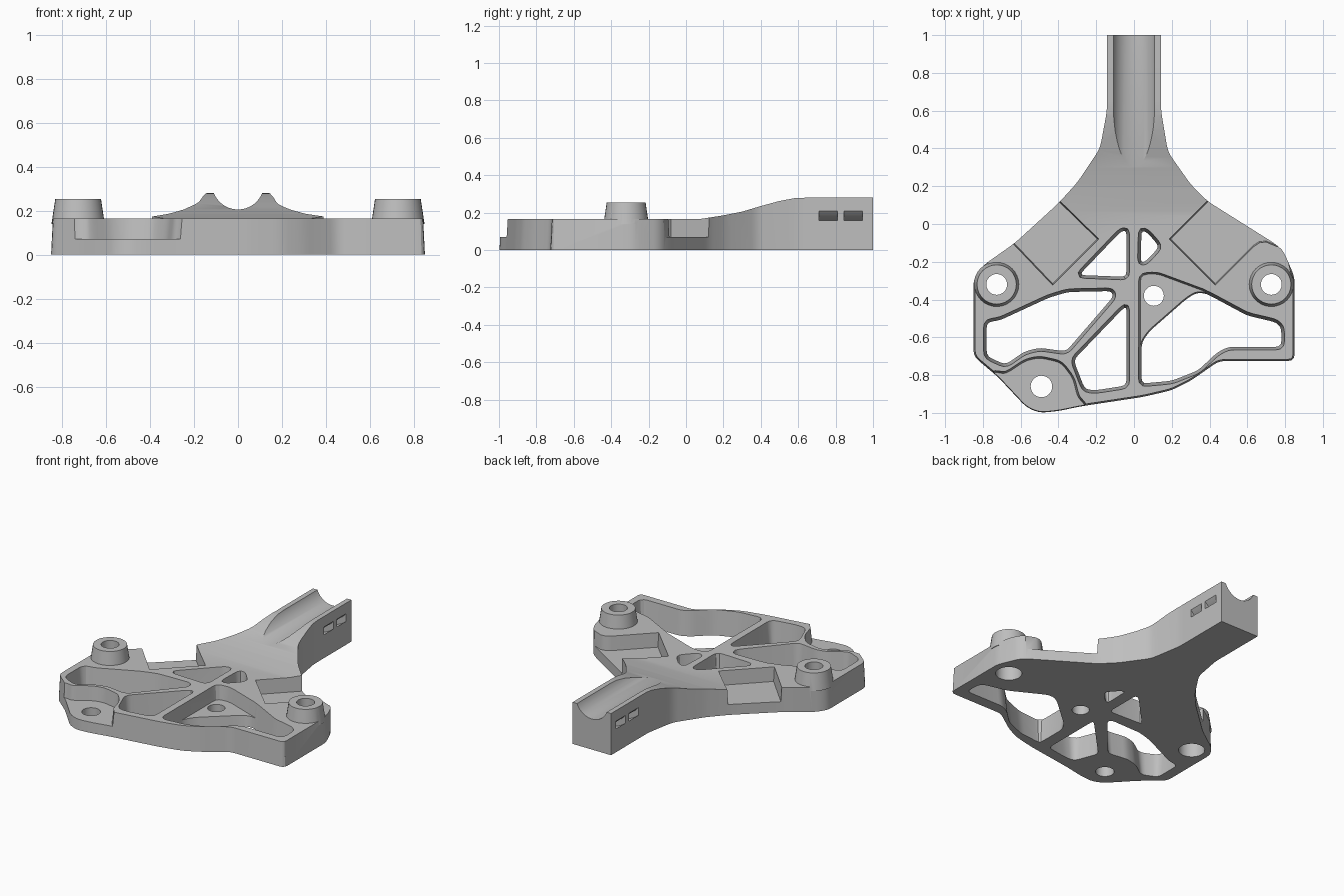
import bpy, bmesh, math
from mathutils import Vector

cube = bpy.data.objects.get("Cube")
if cube:
    bpy.data.objects.remove(cube, do_unlink=True)

grey = bpy.data.materials.new("matte grey")
grey.use_nodes = True
colour = (0.52, 0.52, 0.52, 1)
grey.diffuse_color = colour
grey.node_tree.nodes["Principled BSDF"].inputs["Base Color"].default_value = colour

TOP = 0.165      # plate height
LEDGE = 0.07     # height of the recessed floors


def loft(name, rings):
    """Closed solid between two equally long rings, faces pointing outwards."""
    first, last = [[Vector(p) for p in ring] for ring in rings]
    count = len(first)
    area = Vector((0, 0, 0))
    for i in range(count):
        area += (first[i - 1] - first[0]).cross(first[i] - first[0])
    if area.dot(last[0] - first[0]) < 0:
        first, last = last, first
    faces = [(i, (i + 1) % count, (i + 1) % count + count, i + count) for i in range(count)]
    faces += [tuple(reversed(range(count))), tuple(range(count, 2 * count))]
    mesh = bpy.data.meshes.new(name)
    mesh.from_pydata(first + last, [], faces)
    mesh.update()
    mesh.materials.append(grey)
    obj = bpy.data.objects.new(name, mesh)
    bpy.context.scene.collection.objects.link(obj)
    return obj


def fillet(points, radius):
    """Replace each corner with a short quadratic curve."""
    result = []
    points = [Vector(p) for p in points]
    for i, p in enumerate(points):
        ends = []
        for q in (points[i - 1], points[(i + 1) % len(points)]):
            d = q - p
            ends.append(p + d.normalized() * min(radius, d.length * 0.42))
        a, b = ends
        for t in (0, 0.33, 0.67, 1):
            result.append(a * (1 - t) ** 2 + p * (2 * t * (1 - t)) + b * t * t)
    return result


def prism(name, points, z0, z1, slope=0.0, radius=0.03, draft_limit=9):
    """Upright prism whose walls lean outwards by slope per unit height."""
    pts = fillet(points, radius) if radius else [Vector(p) for p in points]
    n = len(pts)
    if sum(pts[i - 1].x * pts[i].y - pts[i - 1].y * pts[i].x for i in range(n)) < 0:
        pts.reverse()
    rings = []
    for z in (z0, z1):
        ring = []
        for i, p in enumerate(pts):
            e1 = (p - pts[i - 1]).normalized()
            e2 = (pts[(i + 1) % n] - p).normalized()
            miter = Vector((e1.y + e2.y, -e1.x - e2.x)) / (1 + e1.dot(e2))
            q = p + miter * (slope * z if p.y < draft_limit else 0)
            ring.append((q.x, q.y, z))
        rings.append(ring)
    return loft(name, rings)


def cone(name, x, y, z0, z1, r0, r1, sides=32):
    return loft(name, [[(x + r * math.cos(math.tau * k / sides),
                         y + r * math.sin(math.tau * k / sides), z)
                        for k in range(sides)] for r, z in ((r0, z0), (r1, z1))])


def volume(mesh):
    bm = bmesh.new()
    bm.from_mesh(mesh)
    result = bm.calc_volume()
    bm.free()
    return result


def combine(target, tool, operation="DIFFERENCE"):
    """Boolean that moves to the next solver if one leaves no sound solid."""
    before = volume(target.data)
    mod = target.modifiers.new("combine", "BOOLEAN")
    mod.operation = operation
    mod.object = tool
    for solver in ("MANIFOLD", "EXACT", "FLOAT"):
        mod.solver = solver
        bpy.context.view_layer.update()
        graph = bpy.context.evaluated_depsgraph_get()
        mesh = bpy.data.meshes.new_from_object(target.evaluated_get(graph))
        if 1e-5 < abs(volume(mesh) - before) < 0.6 * before:
            target.data = mesh
            break
        bpy.data.meshes.remove(mesh)
    target.modifiers.clear()
    bpy.data.objects.remove(tool, do_unlink=True)


# Main body: outline of plate and neck
outline = [(-.143, 1.1), (-.143, .6), (-.18, .4), (-.3, .22), (-.4, .11), (-.63, -.1),
           (-.8, -.22), (-.85, -.29), (-.85, -.7), (-.72, -.81), (-.57, -.97),
           (-.5, -1), (-.4, -.99), (-.28, -.965), (.05, -.915), (.2, -.88),
           (.3, -.83), (.45, -.725), (.85, -.725), (.85, -.28),
           (.79, -.14), (.74, -.1), (.39, .12), (.3, .21), (.18, .38),
           (.143, .6), (.143, 1.1)]
body = prism("bracket_body", outline, 0, 0.29, slope=-0.05, radius=0.035, draft_limit=-0.2)

# Trim the top to a flat plate rising to the neck, and cut the neck end square
profile = [(1, -.1), (1, .28), (.65, .28), (.58, .277), (.5, .262), (.4, .235), (.3, .205),
           (.2, .185), (.07, TOP), (-1.2, TOP), (-1.2, .5), (1.2, .5), (1.2, -.1)]
combine(body, loft("top_trim", [[(x, y, z) for y, z in profile] for x in (-1.2, 1.2)]))

# Corner bosses
for x in (-0.727, 0.727):
    combine(body, cone("boss", x, -.32, .14, .253, .121, .104), "UNION")

# Through openings between the ribs
openings = [
    [(-.78, -.52), (-.71, -.51), (-.45, -.39), (-.35, -.36), (-.12, -.355),
     (-.11, -.385), (-.36, -.675), (-.5, -.655), (-.58, -.675), (-.68, -.745), (-.78, -.7)],
    [(-.04, -.44), (-.06, -.45), (-.32, -.72), (-.26, -.875), (-.2, -.88), (-.04, -.855)],
    [(-.04, -.035), (-.07, -.04), (-.29, -.27), (-.04, -.28)],
    [(.04, -.035), (.07, -.045), (.135, -.12), (.06, -.2), (.035, -.2)],
    [(.04, -.63), (.08, -.57), (.28, -.395), (.33, -.365), (.38, -.367), (.6, -.485),
     (.75, -.52), (.78, -.55), (.78, -.65), (.5, -.65), (.44, -.68), (.34, -.775),
     (.2, -.83), (.04, -.845)],
]
for pts in openings:
    combine(body, prism("opening", pts, -.1, .2, slope=0.1))

# Low lug in the inner corner of the wide opening
lug = [(.041, -.275), (.12, -.27), (.39, -.37), (.45, -.5), (.2, -.7), (.041, -.7)]
combine(body, prism("lug_top", lug, LEDGE, .2, slope=0.1))

# Two open square pockets behind the bosses
pockets = [
    [(-.2, -.08), (-.43, -.31), (-.63, -.1), (-.83, .11), (-.6, .31)],
    [(.2, -.08), (.43, -.31), (.63, -.11), (.66, -.09), (.7, -.085), (.76, -.11),
     (.9, -.1), (.6, .32)],
]
for pts in pockets:
    combine(body, prism("pocket", pts, LEDGE, .35, slope=0.06, radius=0))

# Step above the front lug
step = [(-.9, -.87), (-.74, -.79), (-.69, -.8), (-.66, -.79), (-.57, -.73), (-.5, -.715),
        (-.39, -.74), (-.33, -.82), (-.305, -.92), (-.27, -.955), (-.2, -1.1), (-.9, -1.1)]
combine(body, prism("lug_step", step, LEDGE, .2, slope=0.1))

# Bolt holes, with counterbores under the bosses
for x, y, r in ((-.727, -.32, .055), (.727, -.32, .055), (-.49, -.86, .057), (.105, -.38, .053)):
    combine(body, cone("bolt_hole", x, y, -.1, .4, r, r))
for x in (-.727, .727):
    combine(body, cone("counterbore", x, -.32, -.1, .15, .08, .08))


def arc(y, radius, a0, a1, steps=24):
    """Arc around the groove axis, in the plane of one y."""
    return [(radius * math.cos(a0 + (a1 - a0) * k / steps), y,
             .323 + radius * math.sin(a0 + (a1 - a0) * k / steps)) for k in range(steps + 1)]


# Rounded groove along the neck
combine(body, loft("groove", [arc(y, .118, 0, math.tau * .98, 48) for y in (.15, 1.1)]))

# Curved strap ducts that open on both sides of the neck
for y0 in (.71, .845):
    combine(body, loft("strap_duct", [arc(y, .183, math.pi, math.tau)
                                      + arc(y, .219, math.tau, math.pi)
                                      for y in (y0, y0 + .1)]))

# Smooth curved walls, sharp edges
bpy.ops.object.select_all(action="DESELECT")
body.select_set(True)
bpy.context.view_layer.objects.active = body
bpy.ops.object.shade_smooth_by_angle(angle=math.radians(30))
